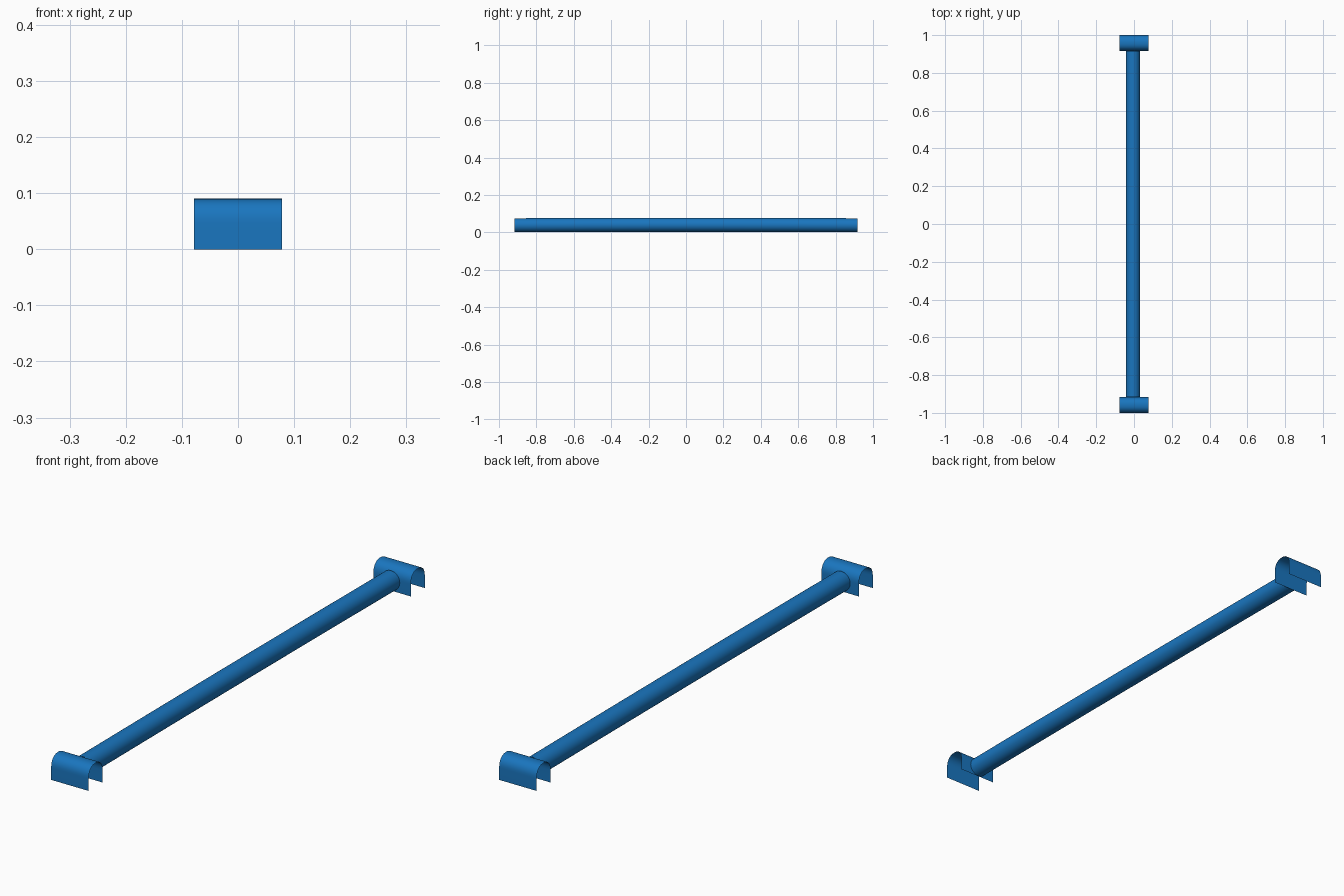
import bpy, bmesh, math

if "Cube" in bpy.data.objects:
    bpy.data.objects.remove(bpy.data.objects["Cube"])

mat = bpy.data.materials.new("blue_paint")
mat.diffuse_color = (0.01, 0.18, 0.52, 1)
mat.use_nodes = True
mat.node_tree.nodes["Principled BSDF"].inputs["Base Color"].default_value = mat.diffuse_color


def loft(name, rings, closed):
    """Skin a list of matching point rings with quads."""
    bm = bmesh.new()
    rows = [[bm.verts.new(p) for p in ring] for ring in rings]
    n = len(rows[0])
    for a, b in zip(rows, rows[1:]):
        for i in range(n if closed else n - 1):
            j = (i + 1) % n
            bm.faces.new((a[i], a[j], b[j], b[i]))
    bmesh.ops.recalc_face_normals(bm, faces=bm.faces)
    me = bpy.data.meshes.new(name)
    bm.to_mesh(me)
    bm.free()
    me.materials.append(mat)
    ob = bpy.data.objects.new(name, me)
    bpy.context.collection.objects.link(ob)
    bpy.context.view_layer.objects.active = ob
    ob.select_set(True)
    bpy.ops.object.shade_smooth_by_angle(angle=math.radians(40))
    ob.select_set(False)
    return ob


# Long round bar, very slightly bowed upward in the middle
R, SIDES, HALF = 0.037, 32, 0.917
bar = []
for k in range(13):
    y = -HALF + 2 * HALF * k / 12
    z = 0.0385 + 0.002 * (1 - (y / HALF) ** 2)
    bar.append([(-0.005 + R * math.cos(2 * math.pi * i / SIDES), y,
                 z + R * math.sin(2 * math.pi * i / SIDES))
                for i in range(SIDES)])
loft("bar", bar, True)

# Thin arched saddle clip at each end, open at the bottom and sides
W, TOP, SPRING, STEPS = 0.0415, 0.09, 0.046, 20
profile = [(-W, 0.0)]
for i in range(STEPS + 1):
    t = math.pi * (1 - i / STEPS)
    c, s = math.cos(t), math.sin(t)
    profile.append((W * math.copysign(abs(c) ** 0.88, c),
                    SPRING + (TOP - SPRING) * abs(s) ** 0.88))
profile.append((W, 0.0))
for name, side in (("front_clip", -1), ("back_clip", 1)):
    yc = side * (1 - W)
    loft(name, [[(x, yc + y, z) for y, z in profile]
                for x in (-0.078, 0.078)], False)
